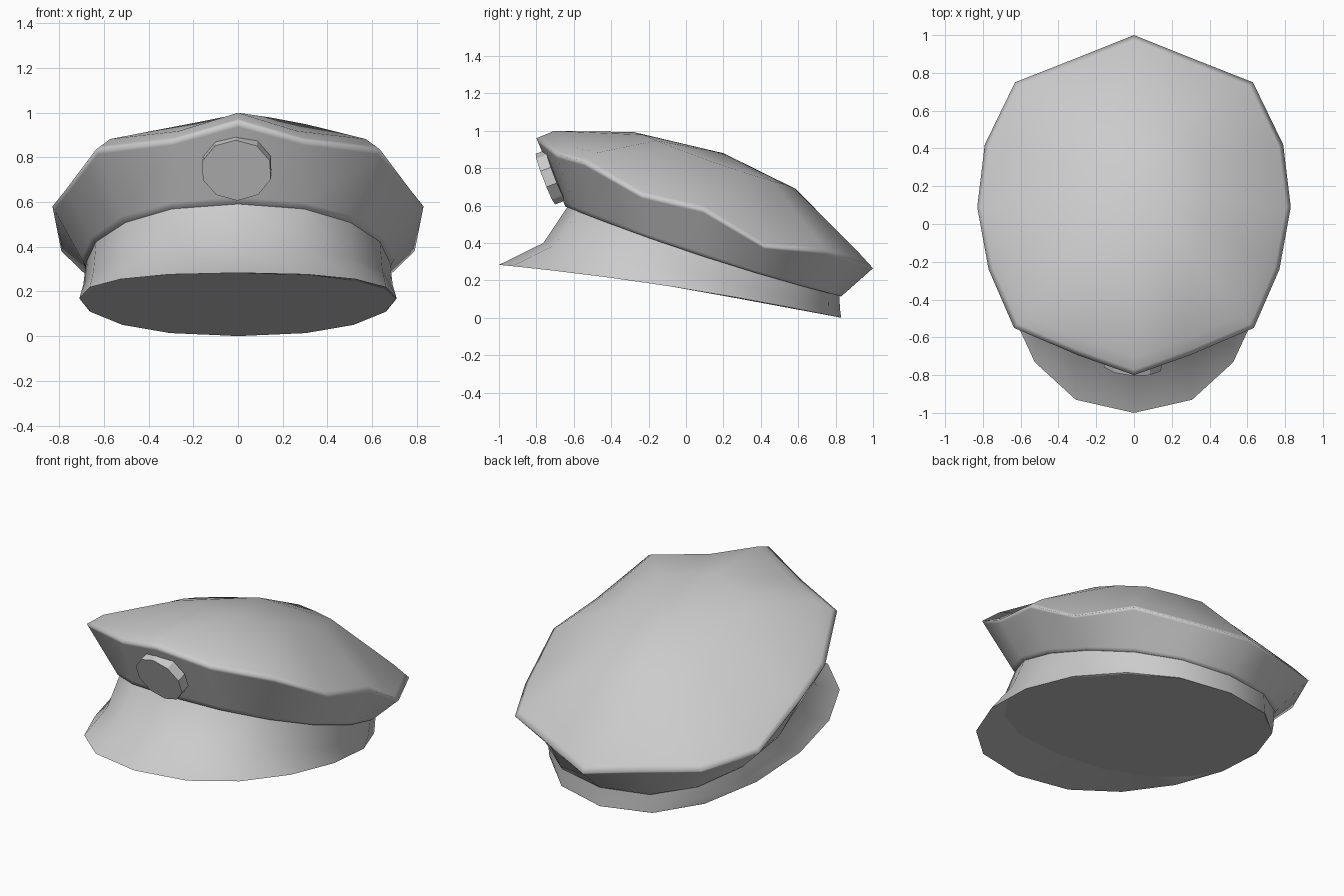
import bpy
import bmesh
import math
from mathutils import Matrix, Vector

SIDES = 16
HALF = SIDES // 2

cube = bpy.data.objects.get("Cube")
if cube:
    bpy.data.objects.remove(cube, do_unlink=True)

grey = bpy.data.materials.new("plain grey")
grey.use_nodes = True
grey.diffuse_color = (0.6, 0.6, 0.6, 1)
grey.node_tree.nodes["Principled BSDF"].inputs["Base Color"].default_value = grey.diffuse_color


def finish(name, bm, angle):
    """Turn a bmesh into a named, smooth shaded object."""
    bmesh.ops.recalc_face_normals(bm, faces=bm.faces)
    mesh = bpy.data.meshes.new(name)
    bm.to_mesh(mesh)
    bm.free()
    mesh.materials.append(grey)
    obj = bpy.data.objects.new(name, mesh)
    bpy.context.collection.objects.link(obj)
    bpy.ops.object.select_all(action="DESELECT")
    obj.select_set(True)
    bpy.context.view_layer.objects.active = obj
    bpy.ops.object.shade_smooth_by_angle(angle=math.radians(angle), keep_sharp_edges=True)
    return obj


def loft(name, rings, angle, apex=None):
    """Skin stacked rings; close the last with a sharp flat cap or a fan to the apex."""
    bm = bmesh.new()
    loops = [[bm.verts.new(p) for p in ring] for ring in rings]
    for low, high in zip(loops, loops[1:]):
        for i in range(SIDES):
            j = (i + 1) % SIDES
            bm.faces.new((low[i], low[j], high[j], high[i]))
    bm.faces.new(loops[0])
    if apex:
        tip = bm.verts.new(apex)
        for i in range(SIDES):
            bm.faces.new((loops[-1][i], loops[-1][(i + 1) % SIDES], tip))
    else:
        cap = bm.faces.new(loops[-1])
        for edge in cap.edges:
            edge.smooth = False
    return finish(name, bm, angle)


def ellipse(width, front, back, height):
    """Slightly squared ring from the front, its height a function of y."""
    points = []
    for i in range(SIDES):
        a = math.tau * i / SIDES
        x = math.copysign(abs(math.sin(a)) ** 0.87, math.sin(a))
        y = (front + back) / 2 - (back - front) / 2 * math.cos(a)
        points.append(Vector((width * x, y, height(y))))
    return points


def inset(ring, amount, centre_y, height):
    """Shrink a ring towards a centre and give it new heights."""
    points = []
    for p in ring:
        x = p.x * (1 - amount)
        y = p.y + (centre_y - p.y) * amount
        points.append(Vector((x, y, height(p, x, y))))
    return points


def between(ring_a, ring_b, amount):
    return [a.lerp(b, amount) for a, b in zip(ring_a, ring_b)]


def seam_height(y):
    return 0.325 - 0.325 * (y - 0.1) + 0.05 * (y - 0.1) ** 2


def hem_height(y):
    return 0.155 - 0.16 * y - 0.032 * y * y


# Headband flaring into the visor, closed by a flat underside
band_top = ellipse(0.68, -0.635, 0.82, seam_height)
hem = ellipse(0.71, -1.0, 0.83, hem_height)
crease = [Vector((a.x + (b.x - a.x) * 0.4,
                  a.y + (b.y - a.y) * 0.35,
                  a.z + (b.z - a.z) * 0.62)) for a, b in zip(band_top, hem)]
underside = []
for p in hem:
    y = p.y
    if y < -0.1:
        y = -0.085 + (y + 0.085) * 0.64
    underside.append(Vector((p.x * 0.985, y, 0.155 - 0.186 * y)))
loft("headband_and_visor", [band_top, crease, hem, underside], 35)

# Crown: the rim is mirrored from its left half, running front to back
rim_half = [(0, -0.8, 0.96), (0.295, -0.695, 0.875), (0.635, -0.55, 0.835),
            (0.77, -0.24, 0.655), (0.83, 0.09, 0.58), (0.79, 0.42, 0.38),
            (0.63, 0.75, 0.35), (0.3, 0.88, 0.31), (0, 1, 0.265)]
rim = [Vector(p) for p in rim_half]
rim += [Vector((-p.x, p.y, p.z)) for p in rim[HALF - 1:0:-1]]
crown_base = ellipse(0.69, -0.645, 0.83, seam_height)
shoulder = inset(rim, 0.1, 0.15, lambda p, x, y: p.z + 0.063 + 0.03 * p.y)
dome = inset(rim, 0.52, 0.2,
             lambda p, x, y: 0.895 - 0.35 * y - 0.2 * x * x + 0.05 * x)
# Narrow support rings keep the rim crisp
loft("crown", [crown_base, between(crown_base, rim, 0.08),
               between(crown_base, rim, 0.93), rim,
               between(rim, shoulder, 0.3), shoulder, dome], 100,
     apex=(0, 0.2, 0.88))

# Plain oval badge, lying against the sloping front of the crown
bm = bmesh.new()
bmesh.ops.create_cone(bm, cap_ends=True, segments=10, radius1=0.145,
                      radius2=0.145, depth=0.06)
bmesh.ops.scale(bm, vec=(1.1, 1, 1), verts=bm.verts)
badge = finish("front_badge", bm, 30)
badge.matrix_world = (Matrix.Translation((-0.005, -0.724, 0.752))
                      @ Matrix.Rotation(math.radians(-4), 4, "Z")
                      @ Matrix.Rotation(math.radians(111), 4, "X"))
